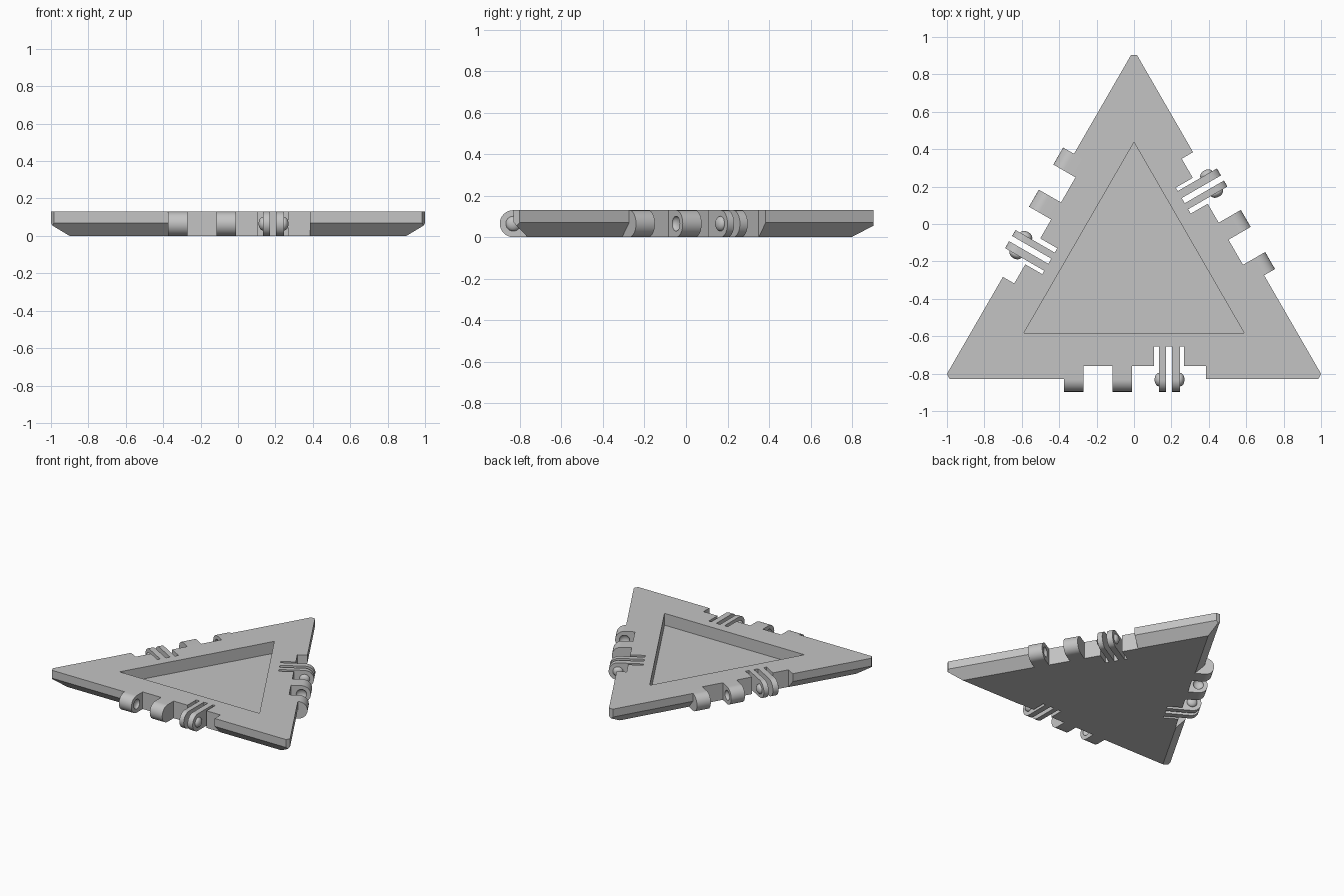
import bpy, bmesh
from math import pi, sin, cos, radians, sqrt
from mathutils import Matrix, Vector

cube = bpy.data.objects.get("Cube")
if cube:
    bpy.data.objects.remove(cube)

CENTRE_Y = -0.243          # centroid of the triangle
H = 0.13                   # plate thickness
EDGE, NOTCH, SLIT = -0.587, -0.517, -0.412
PIN_Y, PIN_R = -0.589, H / 2
PRONGS = [(0.134, 0.171), (0.203, 0.246)]
KNUCKLES = [(-0.375, -0.27), (-0.115, -0.01)]

grey = bpy.data.materials.new("plain grey")
grey.use_nodes = True
colour = (0.55, 0.55, 0.55, 1)
grey.diffuse_color = colour
grey.node_tree.nodes["Principled BSDF"].inputs["Base Color"].default_value = colour


def turn(k):
    """Place a part made for the front edge on edge k."""
    return Matrix.Translation((0, CENTRE_Y, 0)) @ Matrix.Rotation(radians(120 * k), 4, 'Z')


def add_object(name, mesh, matrix):
    obj = bpy.data.objects.new(name, mesh)
    bpy.context.collection.objects.link(obj)
    obj.matrix_world = matrix
    return obj


def to_mesh(name, bm):
    bmesh.ops.recalc_face_normals(bm, faces=bm.faces)
    mesh = bpy.data.meshes.new(name)
    bm.to_mesh(mesh)
    bm.free()
    mesh.materials.append(grey)
    return mesh


def smooth(mesh):
    mesh.shade_smooth()
    mesh.set_sharp_from_angle(angle=radians(30))


def prism(bm, points, offset):
    face = bm.faces.new([bm.verts.new(p) for p in points])
    new = bmesh.ops.extrude_face_region(bm, geom=[face])["geom"]
    bmesh.ops.translate(bm, vec=offset, verts=[v for v in new if isinstance(v, bmesh.types.BMVert)])


def triangle(inradius, z):
    return [(2 * inradius * cos(a), 2 * inradius * sin(a), z)
            for a in (radians(90 + 120 * k) for k in range(3))]


def ball(bm, x, depth, radius):
    m = Matrix.Translation((x, PIN_Y, PIN_R)) @ Matrix.Diagonal((depth, radius, radius, 1))
    bmesh.ops.create_uvsphere(bm, u_segments=32, v_segments=20, radius=1, matrix=m)


def cut(obj, cutter_mesh):
    """Subtract a mesh from an object and drop the cutter."""
    cutter = add_object("cutter", cutter_mesh, obj.matrix_world.copy())
    cutter.hide_render = True
    mod = obj.modifiers.new("cut", 'BOOLEAN')
    mod.operation, mod.solver, mod.object = 'DIFFERENCE', 'EXACT', cutter
    bpy.context.view_layer.update()
    graph = bpy.context.evaluated_depsgraph_get()
    result = bpy.data.meshes.new_from_object(obj.evaluated_get(graph))
    obj.modifiers.clear()
    obj.data = result
    bpy.data.objects.remove(cutter)
    return result


# Plate: triangle with chamfered underside and clipped corners
bm = bmesh.new()
rings = [[bm.verts.new(p) for p in triangle(r, z)] for r, z in ((0.52, 0), (-EDGE, 0.07), (-EDGE, H))]
bm.faces.new(rings[0])
bm.faces.new(rings[2])
for low, high in zip(rings, rings[1:]):
    for i in range(3):
        j = (i + 1) % 3
        bm.faces.new((low[i], low[j], high[j], high[i]))
for k in range(3):
    a = radians(90 + 120 * k)
    normal = Vector((cos(a), sin(a), 0))
    res = bmesh.ops.bisect_plane(bm, geom=bm.verts[:] + bm.edges[:] + bm.faces[:],
                                 plane_co=normal * 1.146, plane_no=normal, clear_outer=True)
    bmesh.ops.holes_fill(bm, edges=[e for e in bm.edges if e.is_boundary], sides=0)
plate = add_object("triangle_plate", to_mesh("triangle_plate", bm), turn(0))

# Cutters: tray recess, and a comb-shaped notch on each edge
bm = bmesh.new()
prism(bm, triangle(0.34, 0.04), (0, 0, 0.2))
comb = [(-0.375, -0.75), (-0.375, NOTCH)]
for x0, x1 in ((0.107, PRONGS[0][0]), (PRONGS[0][1], PRONGS[1][0]), (PRONGS[1][1], 0.267)):
    comb += [(x0, NOTCH), (x0, SLIT), (x1, SLIT), (x1, NOTCH)]
comb += [(0.385, NOTCH), (0.385, -0.75)]
for k in range(3):
    rot = Matrix.Rotation(radians(120 * k), 3, 'Z')
    prism(bm, [rot @ Vector((x, y, -0.1)) for x, y in comb], (0, 0, 0.4))
cut(plate, to_mesh("cutter", bm))


# Hinge lugs: round-nosed tongues that meet the notch wall
def lug(bm, x0, x1):
    points = [(x0, NOTCH, 0)]
    points += [(x0, PIN_Y - PIN_R * sin(t), PIN_R - PIN_R * cos(t))
               for t in (pi * i / 24 for i in range(25))]
    points.append((x0, NOTCH, H))
    prism(bm, points, (x1 - x0, 0, 0))


def bare_mesh(name, build, *args):
    bm = bmesh.new()
    build(bm, *args)
    return to_mesh(name, bm)


# Knuckles have sockets on the faces that look at each other
knuckle_meshes = []
for (x0, x1), socket in zip(KNUCKLES, (KNUCKLES[0][1], KNUCKLES[1][0])):
    temp = add_object("temp", bare_mesh("knuckle", lug, x0, x1), turn(0))
    mesh = cut(temp, bare_mesh("cutter", ball, socket, 0.022, 0.036))
    bpy.data.objects.remove(temp)
    knuckle_meshes.append(mesh)
prong_meshes = [bare_mesh("prong", lug, *p) for p in PRONGS]
bump_meshes = [bare_mesh("snap_bump", ball, x, 0.024, 0.036) for x in (PRONGS[0][0], PRONGS[1][1])]

# Repeat the hinge set on all three edges
for name, meshes in (("hinge_knuckle", knuckle_meshes), ("hinge_prong", prong_meshes),
                     ("snap_bump", bump_meshes)):
    for mesh in meshes:
        smooth(mesh)
        for k in range(3):
            add_object(name, mesh, turn(k))
